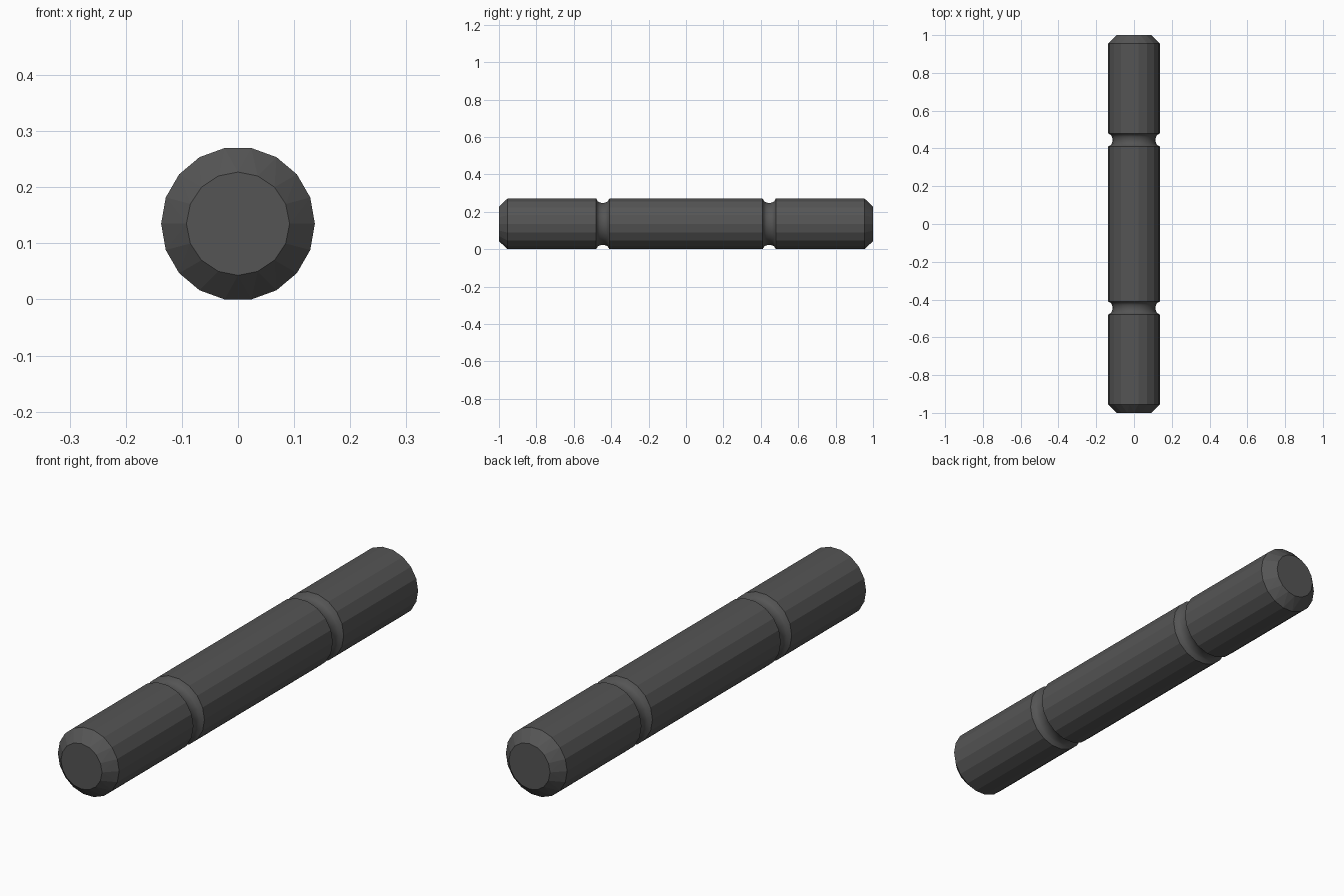
import bpy, bmesh, math

if "Cube" in bpy.data.objects:
    bpy.data.objects.remove(bpy.data.objects["Cube"])

R, CAP_R, CZ = 0.137, 0.092, 0.135
GROOVE_Y, GROOVE_HALF, GROOVE_DEPTH = 0.445, 0.035, 0.023
bm = bmesh.new()


def ring(y, r, n):
    """Closed loop of verts and edges around the y axis."""
    vs = [bm.verts.new((r * math.cos(2 * math.pi * i / n), y,
                        CZ + r * math.sin(2 * math.pi * i / n))) for i in range(n)]
    return vs, [bm.edges.new((vs[i], vs[(i + 1) % n])) for i in range(n)]


# Profile of the shaft: plain ends with two rounded grooves
profile = [(-0.955, R)]
for side in (-1, 1):
    for i in range(9):
        t = -1 + i / 4
        profile.append((side * GROOVE_Y + t * GROOVE_HALF,
                        R - GROOVE_DEPTH * math.sqrt(max(0, 1 - t * t))))
profile.append((0.955, R))

# Eighteen-sided shaft, with only the groove faces smooth
rings = [ring(y, r, 18) for y, r in profile]
for k, (a, b) in enumerate(zip(rings, rings[1:])):
    in_groove = k not in (0, 9, 18)
    for f in bmesh.ops.bridge_loops(bm, edges=a[1] + b[1])["faces"]:
        f.smooth = in_groove

# Chamfered ends narrowing to sixteen-sided caps
for y, outer in ((-1, rings[0]), (1, rings[-1])):
    vs, es = ring(y, CAP_R, 16)
    bmesh.ops.bridge_loops(bm, edges=outer[1] + es)
    bm.faces.new(vs)

bmesh.ops.recalc_face_normals(bm, faces=bm.faces)

# Keep groove rims crisp
for e in bm.edges:
    if len(e.link_faces) == 2 and e.link_faces[0].smooth != e.link_faces[1].smooth:
        e.smooth = False

mesh = bpy.data.meshes.new("grooved_pin")
bm.to_mesh(mesh)
bm.free()
pin = bpy.data.objects.new("grooved_pin", mesh)
bpy.context.collection.objects.link(pin)

# Dark grey finish
mat = bpy.data.materials.new("dark_grey")
mat.diffuse_color = (0.09, 0.09, 0.09, 1)
mat.use_nodes = True
mat.node_tree.nodes["Principled BSDF"].inputs["Base Color"].default_value = mat.diffuse_color
mesh.materials.append(mat)
